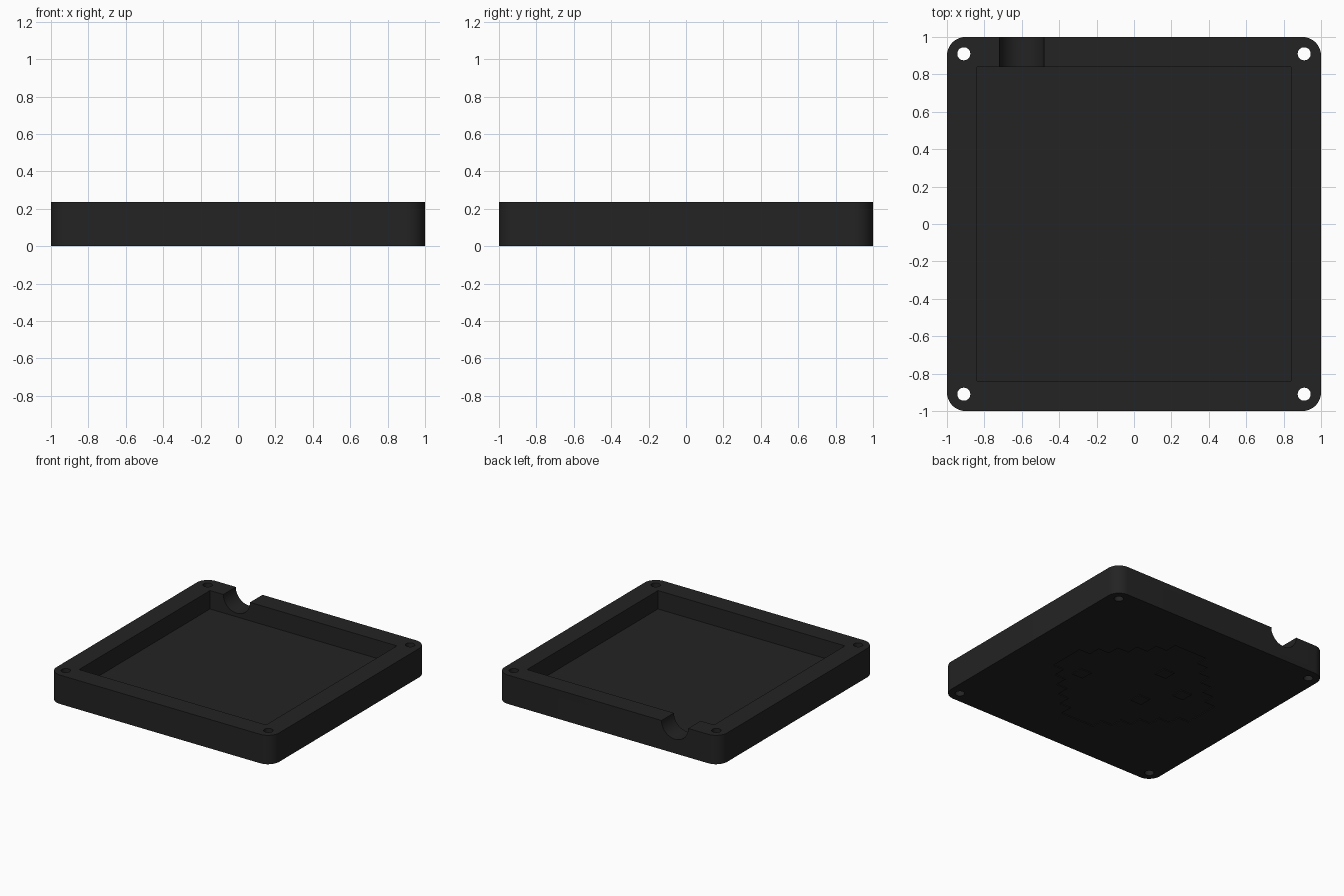
import bpy, bmesh, math

if "Cube" in bpy.data.objects:
    bpy.data.objects.remove(bpy.data.objects["Cube"])

SIZE, HEIGHT, CORNER = 1.0, 0.235, 0.10
INNER, FLOOR = 0.84, 0.085
HOLE_POS, HOLE_R = 0.91, 0.035
NOTCH_X, NOTCH_R = -0.60, 0.12
PIXEL, ENGRAVE = 0.1, 0.006

mat = bpy.data.materials.new("matte black")
mat.diffuse_color = (0.017, 0.017, 0.017, 1)
mat.use_nodes = True
mat.node_tree.nodes["Principled BSDF"].inputs["Base Color"].default_value = mat.diffuse_color


def prism(name, points, z0, z1):
    """Extrude a counter-clockwise outline from z0 to z1."""
    bm = bmesh.new()
    low = [bm.verts.new((x, y, z0)) for x, y in points]
    high = [bm.verts.new((x, y, z1)) for x, y in points]
    bm.faces.new(low[::-1])
    bm.faces.new(high)
    n = len(points)
    for i in range(n):
        j = (i + 1) % n
        bm.faces.new((low[i], low[j], high[j], high[i]))
    mesh = bpy.data.meshes.new(name)
    bm.to_mesh(mesh)
    bm.free()
    mesh.materials.append(mat)
    obj = bpy.data.objects.new(name, mesh)
    bpy.context.collection.objects.link(obj)
    return obj


def circle(cx, cy, r, n):
    return [(cx + r * math.cos(2 * math.pi * i / n),
             cy + r * math.sin(2 * math.pi * i / n)) for i in range(n)]


def square(cx, cy, h):
    return [(cx - h, cy - h), (cx + h, cy - h), (cx + h, cy + h), (cx - h, cy + h)]


# Rounded square body
outline = []
c = SIZE - CORNER
for k, (sx, sy) in enumerate([(1, 1), (-1, 1), (-1, -1), (1, -1)]):
    for i in range(13):
        a = math.radians(90 * k + 7.5 * i)
        outline.append((sx * c + CORNER * math.cos(a), sy * c + CORNER * math.sin(a)))
tray = prism("tray", outline, 0, HEIGHT)

# Square cavity
cutters = [prism("cavity_cutter", square(0, 0, INNER), FLOOR, HEIGHT + 0.1)]

# Screw holes through the corners
for sx in (-1, 1):
    for sy in (-1, 1):
        cutters.append(prism("screw_hole_cutter",
                             circle(sx * HOLE_POS, sy * HOLE_POS, HOLE_R, 32), -0.1, HEIGHT + 0.1))

# Half-round cable notch in the back wall
notch = prism("cable_notch_cutter", circle(0, 0, NOTCH_R, 48), -0.15, 0.15)
notch.rotation_euler = (math.pi / 2, 0, 0)
notch.location = (NOTCH_X, 0.95, HEIGHT)
cutters.append(notch)

# Shallow stepped diamond engraved under the floor
right = []
for j in range(-6, 7):
    w = min(7.5 - abs(j), 6.5) * PIXEL
    right += [(w, (j - 0.5) * PIXEL), (w, (j + 0.5) * PIXEL)]
steps = [p for i, p in enumerate(right) if i == 0 or p != right[i - 1]]
cutters.append(prism("engraving_cutter", steps + [(-x, y) for x, y in reversed(steps)],
                     -0.05, ENGRAVE))

# Cut everything from the body
for cutter in cutters:
    cutter.hide_render = True
    cutter.hide_set(True)
    mod = tray.modifiers.new(cutter.name, 'BOOLEAN')
    mod.operation = 'DIFFERENCE'
    mod.solver = 'EXACT'
    mod.object = cutter

bpy.context.view_layer.update()
bpy.context.view_layer.objects.active = tray
tray.select_set(True)
for name in [m.name for m in tray.modifiers]:
    bpy.ops.object.modifier_apply(modifier=name)
for cutter in cutters:
    bpy.data.objects.remove(cutter)
bpy.ops.object.shade_smooth_by_angle()

# Small raised squares inside the engraving
for x, y in [(-0.17, -0.13), (-0.36, 0.12), (0.41, -0.11), (-0.06, 0.28)]:
    prism("engraving_square", square(x, y, PIXEL / 2), 0, ENGRAVE + 0.002)
